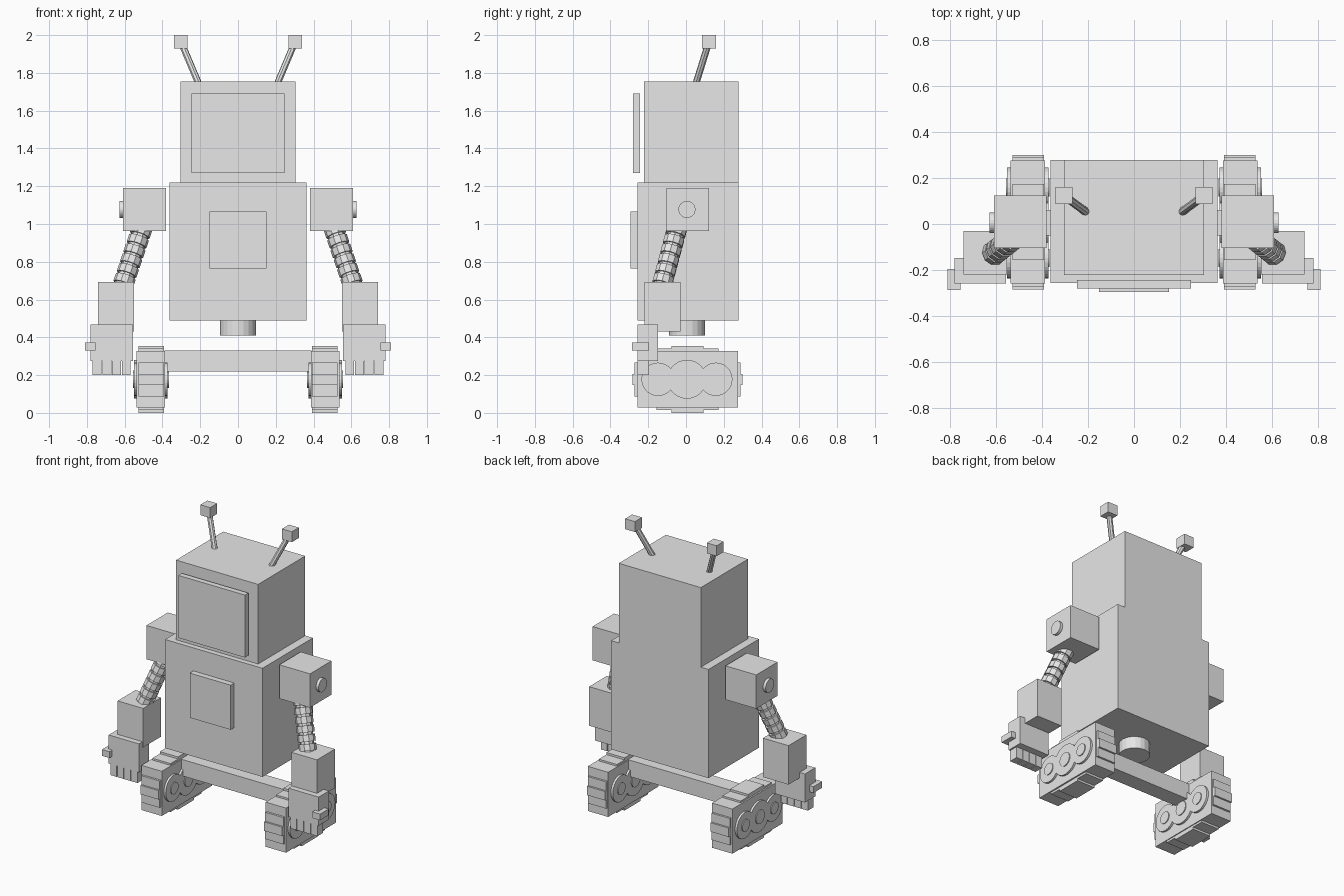
import bpy
import bmesh
from mathutils import Vector, Matrix

cube = bpy.data.objects.get("Cube")
if cube:
    bpy.data.objects.remove(cube, do_unlink=True)

grey = bpy.data.materials.new("plain_grey")
grey.use_nodes = True
COLOUR = (0.8, 0.8, 0.8, 1)
grey.diffuse_color = COLOUR
for node in grey.node_tree.nodes:
    if node.type == 'BSDF_PRINCIPLED':
        node.inputs["Base Color"].default_value = COLOUR


def add_box(bm, x, y, z):
    """Box from three (low, high) ranges."""
    mid = Vector([(r[0] + r[1]) / 2 for r in (x, y, z)])
    size = [r[1] - r[0] for r in (x, y, z)]
    bmesh.ops.create_cube(bm, size=1, matrix=Matrix.Translation(mid) @ Matrix.Diagonal((*size, 1)))


def add_rod(bm, a, b, radius, sides):
    """Cylinder between two points."""
    a, b = Vector(a), Vector(b)
    turn = (b - a).to_track_quat('Z', 'Y').to_matrix().to_4x4()
    bmesh.ops.create_cone(bm, cap_ends=True, segments=sides, radius1=radius, radius2=radius,
                          depth=(b - a).length, matrix=Matrix.Translation((a + b) / 2) @ turn)


def finish(name, bm):
    mesh = bpy.data.meshes.new(name)
    bm.to_mesh(mesh)
    bm.free()
    mesh.materials.append(grey)
    obj = bpy.data.objects.new(name, mesh)
    bpy.context.collection.objects.link(obj)


def part(name, build, paired=False):
    """Make a part; paired parts are built on the left and mirrored."""
    for side, sign in ((("left_", 1), ("right_", -1)) if paired else (("", 1),)):
        bm = bmesh.new()
        build(bm)
        if sign < 0:
            bmesh.ops.scale(bm, vec=(-1, 1, 1), verts=bm.verts)
            bmesh.ops.reverse_faces(bm, faces=bm.faces)
        finish(side + name, bm)


def box_part(name, x, y, z, paired=False):
    part(name, lambda bm: add_box(bm, x, y, z), paired)


# Body and head
box_part("body", (-.362, .362), (-.257, .278), (.49, 1.22))
box_part("chest_panel", (-.152, .152), (-.295, -.255), (.765, 1.065))
box_part("head", (-.305, .305), (-.222, .278), (1.22, 1.755))
box_part("face_screen", (-.247, .247), (-.28, -.243), (1.27, 1.69))
part("waist_post", lambda bm: add_rod(bm, (0, .005, .41), (0, .005, .5), .095, 20))


# Antennae
def antenna(bm):
    add_rod(bm, (.205, .05, 1.735), (.3, .12, 1.96), .018, 8)
    add_box(bm, (.267, .34), (.086, .16), (1.93, 2.0))


part("antenna", antenna, True)


# Shoulders with a round bolt
def shoulder(bm):
    add_box(bm, (.38, .608), (-.104, .123), (.963, 1.19))
    add_rod(bm, (.59, .005, 1.077), (.627, .005, 1.077), .045, 24)


part("shoulder", shoulder, True)


# Ribbed upper arms
def upper_arm(bm):
    top, bottom = Vector((.505, -.045, .985)), Vector((.61, -.128, .675))
    add_rod(bm, top, bottom, .044, 10)
    ribs = 6
    for i in range(ribs):
        add_rod(bm, top.lerp(bottom, (i + .1) / ribs), top.lerp(bottom, (i + .85) / ribs), .055, 10)


part("upper_arm", upper_arm, True)
box_part("forearm", (.551, .741), (-.22, -.03), (.43, .692), True)


# Hands with four fingers and a thumb
def hand(bm):
    add_box(bm, (.556, .78), (-.258, -.148), (.275, .467))
    add_box(bm, (.754, .811), (-.287, -.195), (.33, .372))
    for i in range(4):
        start = .568 + i * .0515
        add_box(bm, (start, start + .047), (-.256, -.195), (.2, .28))


part("hand", hand, True)

# Axle and track blocks
box_part("axle", (-.39, .39), (-.05, .06), (.22, .33))
box_part("track_block", (.386, .537), (-.258, .275), (.028, .328), True)


# Stepped treads around each track block
def treads(bm):
    wide = (.392, .527)
    cy, cz = .008, .177
    for half, rise in ((.165, .163), (.085, .177)):
        add_box(bm, wide, (cy - half, cy + half), (cz - rise, cz + rise))
    for half, reach in ((.09, .28), (.03, .292)):
        add_box(bm, wide, (cy - reach, cy + reach), (cz - half, cz + half))


part("treads", treads, True)


# Wheel discs on both faces of each track
def wheels(bm):
    for y, radius in ((-.148, .088), (.005, .103), (.158, .088)):
        add_rod(bm, (.372, y, .178), (.551, y, .178), radius, 28)
        add_rod(bm, (.366, y, .178), (.557, y, .178), radius * .45, 20)


part("wheels", wheels, True)
